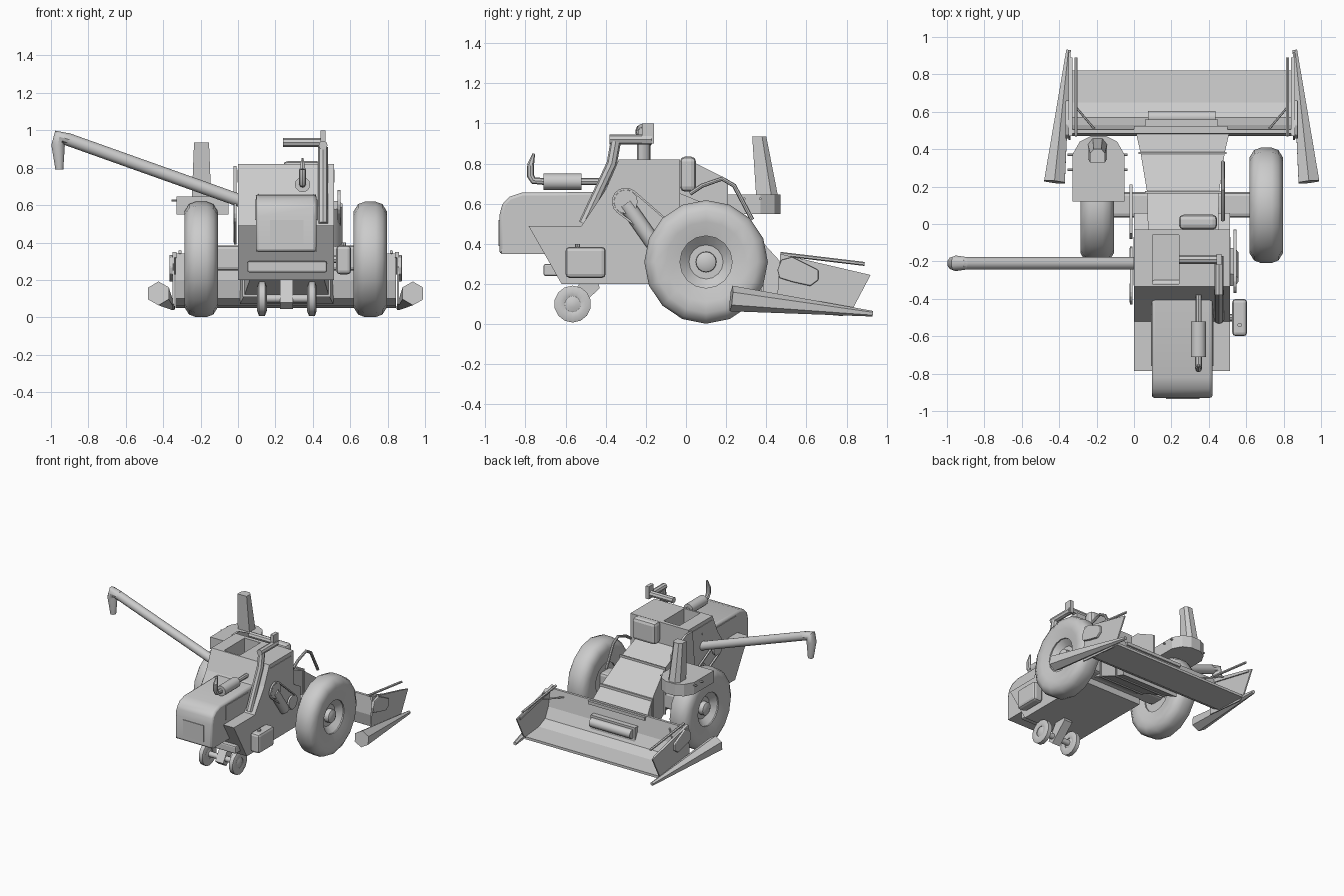
import bpy, bmesh, math
from mathutils import Vector

if "Cube" in bpy.data.objects:
    bpy.data.objects.remove(bpy.data.objects["Cube"])

XC = 0.255  # the vehicle's own centre plane


def finish(name, bm, bevel=0, smooth=0):
    bmesh.ops.recalc_face_normals(bm, faces=bm.faces)
    me = bpy.data.meshes.new(name)
    bm.to_mesh(me)
    bm.free()
    ob = bpy.data.objects.new(name, me)
    bpy.context.collection.objects.link(ob)
    if smooth:
        me.shade_smooth()
        me.set_sharp_from_angle(angle=math.radians(smooth))
    if bevel:
        m = ob.modifiers.new("bevel", 'BEVEL')
        m.width, m.segments, m.limit_method = bevel, 2, 'ANGLE'
    return ob


def loft(name, rings, loop=False, bevel=0, smooth=0):
    """Skin a row of closed rings; cap the ends unless it loops."""
    bm = bmesh.new()
    vs = [[bm.verts.new(p) for p in r] for r in rings]
    n = len(vs[0])
    for a, b in zip(vs, vs[1:] + vs[:1] if loop else vs[1:]):
        for i in range(n):
            j = (i + 1) % n
            bm.faces.new((a[i], a[j], b[j], b[i]))
    if not loop:
        bm.faces.new(vs[0])
        bm.faces.new(vs[-1])
    return finish(name, bm, bevel, smooth)


def prism(name, pts, x0, x1, **kw):
    return loft(name, [[(x, y, z) for y, z in pts] for x in (x0, x1)], **kw)


def box(name, x0, x1, y0, y1, z0, z1, **kw):
    return prism(name, [(y0, z0), (y1, z0), (y1, z1), (y0, z1)], x0, x1, **kw)


def lathe(name, prof, x, y, z, n=16, loop=True, smooth=40):
    """Turn (x offset, radius) points about an axis along x."""
    rings = [[(x + dx, y + r * math.sin(2 * math.pi * i / n), z + r * math.cos(2 * math.pi * i / n))
              for i in range(n)] for dx, r in prof]
    return loft(name, rings, loop, smooth=smooth)


def tube(name, pts, radii, n=10):
    """Round pipe through points with one radius or one per point."""
    pts = [Vector(p) for p in pts]
    if not isinstance(radii, (list, tuple)):
        radii = [radii] * len(pts)
    rings = []
    for i, p in enumerate(pts):
        t = Vector((0, 0, 0))
        if i > 0:
            t += (p - pts[i - 1]).normalized()
        if i < len(pts) - 1:
            t += (pts[i + 1] - p).normalized()
        t.normalize()
        ref = Vector((0, 0, 1)) if abs(pts[-1].z - pts[0].z) < 0.02 and abs(t.z) < 0.9 else Vector((1, 0, 0))
        if abs(t.x) > 0.3:
            ref = Vector((0, 1, 0))
        a = t.cross(ref).normalized()
        b = t.cross(a)
        if abs(t.x) > 0.3:
            a, b = b, -a
        rings.append([p + radii[i] * (a * math.cos(2 * math.pi * k / n) + b * math.sin(2 * math.pi * k / n))
                      for k in range(n)])
    return loft(name, rings, smooth=40)


# main body with a hollow in the roof
body = prism("body_and_tank", [(-.785, .49), (-.62, .2), (.06, .2), (.06, .5), (-.03, .55), (-.03, .82),
                               (-.335, .82), (-.40, .67), (-.52, .49)], 0, .512)
cutter = box("roof_hollow_cutter", .10, .24, -.32, -.06, .64, .95)
cutter.hide_render = True
cutter.hide_viewport = True
cutter.display_type = 'WIRE'
m = body.modifiers.new("hollow", 'BOOLEAN')
m.object, m.operation, m.solver = cutter, 'DIFFERENCE', 'EXACT'
for s, x in (("left", 0), ("right", .512)):
    prism("side_panel_" + s, [(-.33, .79), (-.07, .79), (-.07, .735), (-.20, .735), (-.20, .72), (-.33, .72)],
          x - .004, x + .004)

# engine hood, grille and bumper
prism("hood", [(-.93, .35), (-.93, .54), (-.915, .60), (-.88, .635), (-.82, .655), (-.30, .66), (-.30, .35)],
      .095, .42, bevel=.015, smooth=35)
box("grille", .17, .35, -.935, -.90, .39, .52)
box("hood_lip", .095, .42, -.92, -.70, .35, .375)
for s, x in (("left", .095), ("right", .42)):
    box("hood_side_panel_" + s, x - .004, x + .004, -.76, -.48, .52, .63)
box("bumper", .05, .475, -.71, -.62, .24, .30, bevel=.01)

# drive wheels and axle
tire = [(-.07, .13), (-.085, .20), (-.09, .255), (-.065, .295), (-.03, .308),
        (.03, .308), (.065, .295), (.09, .255), (.085, .20), (.07, .13)]
for s, x, d in (("left", -.197, -1), ("right", .707, 1)):
    lathe("drive_tire_" + s, tire, x, .10, .31)
    lathe("drive_rim_" + s, [(-d * .06, .135), (d * .065, .135), (d * .02, .085), (d * .02, .052),
                             (d * .055, .05), (d * .065, .03)], x, .10, .31, loop=False)
box("axle_housing", -.14, .65, .035, .17, .25, .385, bevel=.02)

# small steering wheels on a bracket
small = [(-.018, .04), (-.026, .065), (-.016, .092), (.016, .092), (.026, .065), (.018, .04)]
for s, x in (("left", .128), ("right", .395)):
    lathe("steering_tire_" + s, small, x, -.565, .10, 14)
    lathe("steering_hub_" + s, [(-.012, .045), (.012, .045), (.022, .018)], x, -.565, .10, 12, False)
lathe("steering_axle", [(-.14, .022), (.14, .022)], .261, -.565, .10, 10, False)
prism("steering_bracket", [(-.61, .08), (-.57, .045), (-.43, .18), (-.45, .25), (-.52, .22)], .225, .295)

# feeder house narrowing towards the body, with flanges
sections = [(-.05, .075, .45, .30, .66), (.17, .07, .455, .22, .57), (.38, .035, .485, .12, .41), (.49, .01, .51, .07, .29)]
loft("feeder_house", [[(a, y, z0), (b, y, z0), (b, y, z1), (a, y, z1)] for y, a, b, z0, z1 in sections])
for i, (y, a, b, z0, z1) in enumerate(sections[1:3]):
    box("feeder_flange_%d" % i, a - .01, b + .01, y - .006, y + .006, z0 - .01, z1 + .012)

# cutting header: curved trough, side plates, rods and dividers
prism("header_trough", [(.485, .34), (.505, .34), (.53, .20), (.57, .12), (.65, .085), (.82, .07),
                        (.82, .05), (.56, .06), (.49, .10), (.47, .2)], -.335, .845)
box("header_top_beam", 0, .50, .49, .525, .31, .335)
box("feed_opening", .06, .45, .50, .56, .13, .25)
lathe("feed_roller", [(-.18, .035), (.18, .035)], .255, .57, .20, 12, False)
for s, d in (("left", -1), ("right", 1)):
    X = lambda o: XC + d * o
    prism("header_side_" + s, [(.47, .35), (.92, .245), (.83, .075), (.78, .04), (.45, .07)], X(.595), X(.605))
    prism("header_inner_edge_" + s, [(.47, .35), (.89, .25), (.89, .23), (.47, .32)], X(.585), X(.60))
    tube("header_rod_" + s, [(X(.565), .47, .35), (X(.565), .89, .30)], .01, 6)
    tube("header_strut_" + s, [(X(.46), .50, .30), (X(.57), .63, .30)], .006, 6)
    prism("header_drive_cover_" + s, [(.455, .27), (.475, .32), (.53, .335), (.66, .27), (.66, .22),
                                      (.62, .19), (.53, .21), (.465, .23)], X(.60), X(.622), bevel=.006)
    tube("crop_divider_" + s, [(X(.68), .225, .128), (X(.605), .93, .052)], [.064, .014], 6)

# unloading pipe with drooping spout
tube("unloading_pipe", [(.05, -.21, .61), (-.92, -.21, .955)], .034, 12)
tube("unloading_spout", [(-.90, -.21, .95), (-.955, -.21, .965), (-.962, -.21, .92), (-.955, -.21, .79)],
     [.034, .042, .038, .022], 10)

# operator seat on a platform over the left wheel
loft("seat_platform", [[(x, y, z) for x, y in ((-.33, .12), (-.05, .12), (-.05, .37), (-.09, .44), (-.15, .47),
                                               (-.23, .47), (-.29, .44), (-.33, .37))] for z in (.55, .645)])
loft("seat_back", [[(-.195 + dx * w, y + dy, z) for dx, dy in
                    ((-1, -.5 * d), (1, -.5 * d), (1, .2 * d), (.5, .5 * d), (-.5, .5 * d), (-1, .2 * d))]
                   for z, w, y, d in ((.63, .052, .405, .11), (.935, .04, .365, .07))])
for y in (.29, .37):
    tube("platform_rod_%d" % (y * 100), [(-.355, y, .625), (-.035, y, .625)], .007, 6)

# air intake climbing the body front, then bending over the roof
tube("intake_riser", [(.455, -.51, .50), (.455, -.37, .80), (.455, -.35, .91)], .026, 8)
tube("intake_top", [(.455, -.38, .92), (.455, -.17, .92)], .024, 8)
tube("intake_outlet", [(.46, -.19, .935), (.24, -.19, .935)], .024, 8)
box("intake_cap", .44, .468, -.22, -.16, .90, 1.0)

# muffler on the hood
tube("muffler", [(.345, -.71, .71), (.345, -.52, .71)], .041, 12)
tube("muffler_inlet", [(.345, -.53, .71), (.345, -.38, .71)], .017, 8)
tube("exhaust_pipe", [(.345, -.69, .71), (.345, -.76, .715), (.345, -.775, .74), (.345, -.775, .79)], .018, 8)
tube("exhaust_flap", [(.345, -.775, .79), (.345, -.758, .85)], [.018, .006], 6)

# tanks: rear canister and side tank
box("rear_canister", .24, .445, -.03, .05, .66, .835, bevel=.025)
box("side_tank", .525, .605, -.60, -.40, .23, .385, bevel=.02)
lathe("tank_bracket", [(-.05, .02), (.03, .02)], .54, -.5, .31, 8, False)
tube("tank_cap", [(.565, -.54, .37), (.565, -.54, .40)], .012, 8)


# belt drives on both flanks
def belt(name, x, a, b, ra, rb):
    for i, (c, r) in enumerate(((a, ra), (b, rb))):
        lathe("%s_pulley_%d" % (name, i), [(-.008, r * .85), (.008, r * .85)], x, c[0], c[1], 12, False)
    ang = math.atan2(b[1] - a[1], b[0] - a[0])
    rim = lambda k: [(c[0] + r * k * math.cos(ang + t), c[1] + r * k * math.sin(ang + t))
                     for c, r, s in ((a, ra, math.pi / 2), (b, rb, -math.pi / 2))
                     for t in [s + math.pi * i / 8 for i in range(9)]]
    out, inn = rim(1), rim(.85)
    loft(name, [[(x + d, *p) for p in q] for d, q in ((-.007, out), (.007, out), (.007, inn), (-.007, inn))], loop=True)


belt("right_belt", .54, (-.30, .61), (-.09, .44), .07, .06)
belt("left_belt", -.015, (-.37, .55), (-.18, .45), .06, .06)
tube("right_drive_arm", [(.52, -.30, .60), (.52, -.16, .40)], .04, 10)
prism("left_rear_guard", [(-.05, .81), (.03, .81), (.21, .72), (.21, .56), (-.08, .50)], -.024, -.008)

# handrail by the feeder
tube("handrail", [(.475, .02, .65), (.475, .08, .69), (.475, .18, .725), (.475, .24, .69), (.475, .33, .52)], .011, 8)
